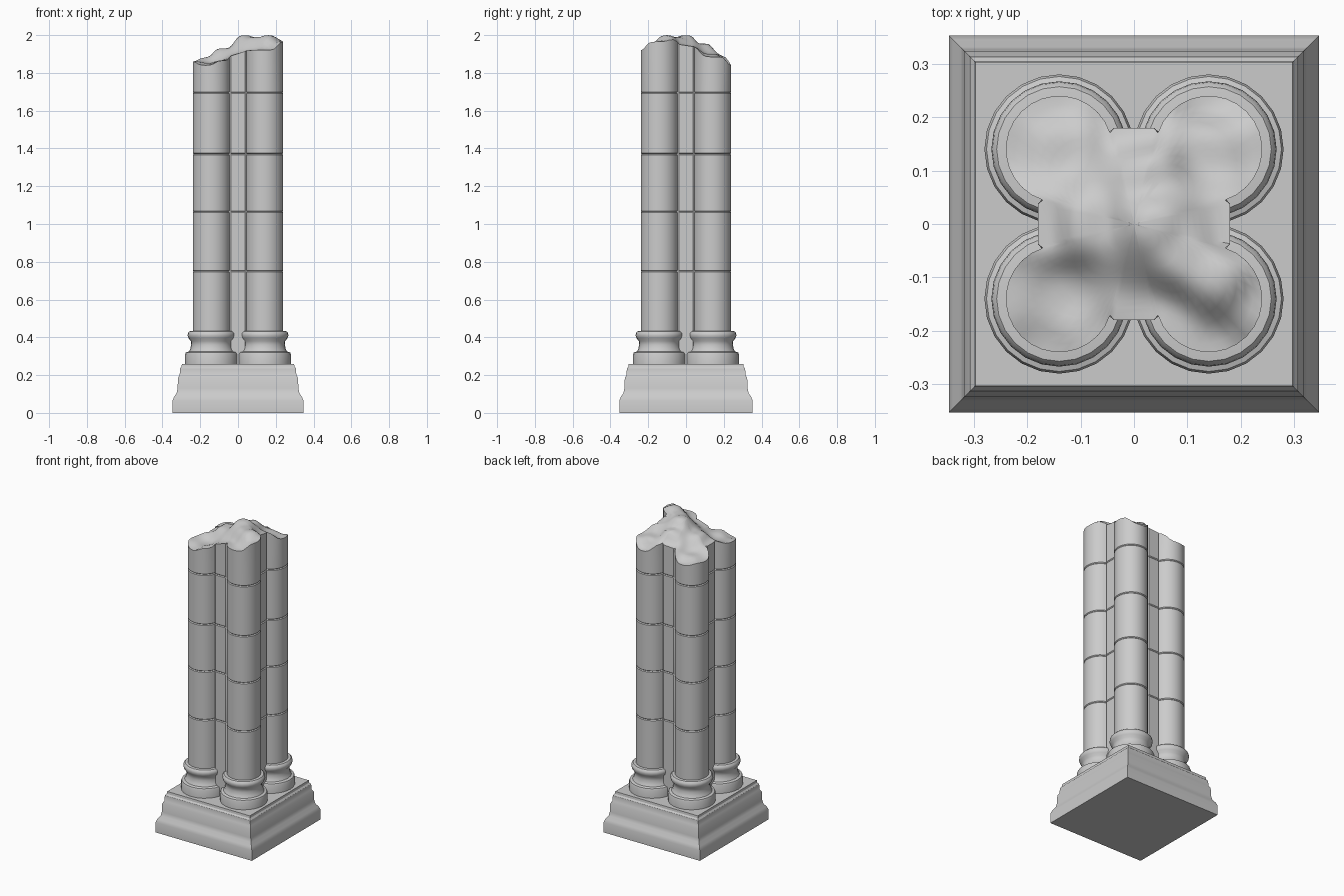
import bpy, bmesh
from math import cos, sin, radians, tau

cube = bpy.data.objects.get("Cube")
if cube:
    bpy.data.objects.remove(cube, do_unlink=True)

GREY = (0.6, 0.6, 0.6, 1)
stone = bpy.data.materials.new("grey stone")
stone.use_nodes = True
stone.diffuse_color = GREY
stone.node_tree.nodes["Principled BSDF"].inputs["Base Color"].default_value = GREY


def loft(name, rings, angle=30):
    """Skin a stack of equal-sized closed rings and cap both ends."""
    bm = bmesh.new()
    loops = [[bm.verts.new(p) for p in ring] for ring in rings]
    for low, high in zip(loops, loops[1:]):
        for i in range(len(low)):
            j = (i + 1) % len(low)
            bm.faces.new((low[i], low[j], high[j], high[i]))
    bm.faces.new(loops[0][::-1])
    bm.faces.new(loops[-1])
    bmesh.ops.recalc_face_normals(bm, faces=bm.faces)
    mesh = bpy.data.meshes.new(name)
    bm.to_mesh(mesh)
    bm.free()
    obj = bpy.data.objects.new(name, mesh)
    bpy.context.collection.objects.link(obj)
    mesh.materials.append(stone)
    bpy.ops.object.select_all(action='DESELECT')
    obj.select_set(True)
    bpy.context.view_layer.objects.active = obj
    bpy.ops.object.shade_smooth_by_angle(angle=radians(angle))
    return obj


# Square moulded plinth: (half width, height)
plinth = [(.35, 0), (.35, .065), (.342, .085), (.328, .105), (.323, .13),
          (.321, .185), (.312, .2), (.31, .235), (.302, .245), (.3, .26)]
loft("plinth", [[(x * w * .99, y * (w + .003), z)
                 for x, y in ((-1, -1), (1, -1), (1, 1), (-1, 1))]
                for w, z in plinth])

# Four turned column bases: (radius, height)
SPACING = .14
turned = [(.14, .25), (.14, .31), (.136, .32), (.12, .325), (.113, .338),
          (.108, .36), (.11, .38), (.122, .395), (.127, .41), (.125, .423),
          (.117, .432), (.09, .435)]
SIDES = 24
for side_y, depth in ((-1, "front"), (1, "back")):
    for side_x, side in ((-1, "right"), (1, "left")):
        loft(f"{depth}_{side}_column_base",
             [[(side_x * SPACING + r * cos(tau * i / SIDES),
                side_y * SPACING + r * sin(tau * i / SIDES), z)
               for i in range(SIDES)] for r, z in turned], 40)


def outline(inset=0):
    """Four joined round columns with a flat-sided core between them."""
    core, r = .18 - inset, .1 - inset
    quarter = [(core, .037)]
    for i in range(19):
        a = radians(-72 + 13 * i)
        quarter.append((SPACING + r * cos(a), SPACING + r * sin(a)))
    quarter.append((.037, core))
    points = []
    for k in range(4):
        points += quarter
        quarter = [(-y, x) for x, y in quarter]
    return points


# Broken top surface, blended between a few sampled heights
BREAK = [(-.24, -.14, 1.86), (-.17, -.24, 1.84), (-.08, -.2, 1.865),
         (-.14, -.14, 1.85), (0, -.18, 1.9), (.06, -.19, 1.92),
         (.15, -.24, 1.92), (.24, -.15, 1.965), (.16, -.1, 2.0),
         (.1, -.06, 1.99), (.04, 0, 2.0), (.18, 0, 1.94),
         (.24, .14, 1.885), (.15, .24, 1.84), (.14, .14, 1.9),
         (0, .18, 1.88), (.03, .1, 1.955), (-.14, .24, 1.825),
         (-.24, .14, 1.84), (-.14, .14, 1.855), (-.18, 0, 1.88), (-.09, 0, 1.93)]


def break_height(x, y):
    total = weight = 0
    for px, py, pz in BREAK:
        w = 1 / ((x - px) ** 2 + (y - py) ** 2 + .0004) ** 1.8
        total += w * pz
        weight += w
    return total / weight


# Shaft with cut joints, closed by shrinking rings over the break
rings = [[(x, y, .25) for x, y in outline()]]
for joint in (.75, 1.065, 1.37, 1.695):
    for dz, inset in ((-.005, 0), (0, .005), (.005, 0)):
        rings.append([(x, y, joint + dz) for x, y in outline(inset)])
for step in range(16):
    s = max(1 - step / 15, .005)
    rings.append([(x * s, y * s, break_height(x * s, y * s)) for x, y in outline()])
loft("column_shaft", rings)
